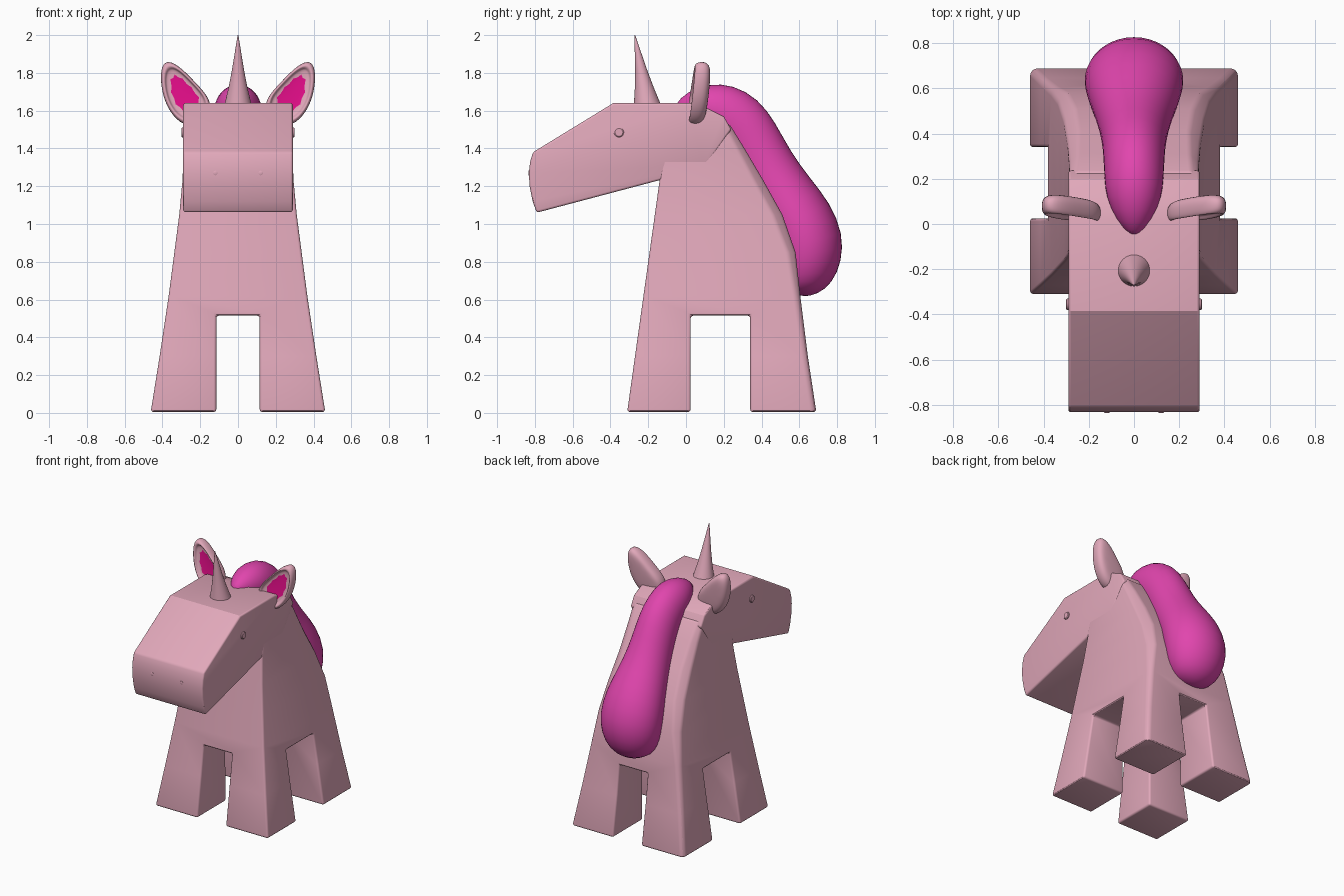
import bpy, bmesh, math
from mathutils import Vector

cube = bpy.data.objects.get("Cube")
if cube:
    bpy.data.objects.remove(cube, do_unlink=True)


def material(name, rgb):
    m = bpy.data.materials.new(name)
    m.use_nodes = True
    m.diffuse_color = (*rgb, 1)
    m.node_tree.nodes["Principled BSDF"].inputs["Base Color"].default_value = (*rgb, 1)
    return m


pink = material("soft pink", (0.75, 0.39, 0.49))
magenta = material("mane magenta", (0.75, 0.06, 0.42))
hot_pink = material("inner ear pink", (0.77, 0.004, 0.25))


def loft(name, rings, mats, last_cap_mat=0):
    """Skin a list of equal rings and close both ends."""
    bm = bmesh.new()
    loops = [[bm.verts.new(p) for p in ring] for ring in rings]
    n = len(loops[0])
    for a, b in zip(loops, loops[1:]):
        for i in range(n):
            j = (i + 1) % n
            bm.faces.new((a[i], a[j], b[j], b[i]))
    bm.faces.new(loops[0])
    bm.faces.new(loops[-1]).material_index = last_cap_mat
    bmesh.ops.recalc_face_normals(bm, faces=bm.faces)
    me = bpy.data.meshes.new(name)
    bm.to_mesh(me)
    bm.free()
    ob = bpy.data.objects.new(name, me)
    bpy.context.collection.objects.link(ob)
    for m in mats:
        me.materials.append(m)
    return ob


def modify(ob, kind, **settings):
    mod = ob.modifiers.new(kind.title(), kind)
    for key, value in settings.items():
        setattr(mod, key, value)
    bpy.ops.object.select_all(action='DESELECT')
    ob.select_set(True)
    bpy.context.view_layer.objects.active = ob
    bpy.ops.object.modifier_apply(modifier=mod.name)


def smooth(ob, degrees=30):
    bpy.ops.object.select_all(action='DESELECT')
    ob.select_set(True)
    bpy.context.view_layer.objects.active = ob
    bpy.ops.object.shade_smooth_by_angle(angle=math.radians(degrees))


def soften(ob, width):
    modify(ob, 'BEVEL', width=width, segments=3, limit_method='ANGLE',
           angle_limit=math.radians(35))
    smooth(ob)


def cut_box(ob, low, high):
    bpy.ops.mesh.primitive_cube_add(size=1, location=(Vector(low) + Vector(high)) / 2)
    cutter = bpy.context.object
    cutter.scale = Vector(high) - Vector(low)
    cutter.hide_render = True
    bpy.context.view_layer.update()
    modify(ob, 'BOOLEAN', object=cutter, operation='DIFFERENCE', solver='EXACT')
    bpy.data.objects.remove(cutter, do_unlink=True)


# Body and legs: tapering sections (height, back, half width, back chamfer)
sections = [(0.005, 0.69, 0.462, 0.02), (0.3, 0.645, 0.415, 0.02), (0.62, 0.605, 0.367, 0.025),
            (0.85, 0.58, 0.337, 0.04), (1.05, 0.51, 0.311, 0.05), (1.23, 0.41, 0.294, 0.05),
            (1.4, 0.31, 0.287, 0.04), (1.53, 0.23, 0.285, 0.03)]
rings = []
for z, back, w, c in sections:
    front = -0.312 + 0.14 * z
    half = [(w, front), (w, back - c), (w - c, back)]
    rings.append([(x, y, z) for x, y in half] + [(-x, y, z) for x, y in reversed(half)])
body = loft("body_and_legs", rings, [pink])
cut_box(body, (-0.115, -1, -0.5), (0.115, 1, 0.515))
cut_box(body, (-1, 0.025, -0.5), (1, 0.34, 0.515))
soften(body, 0.018)

# Head: side profile extruded across
profile = [(-0.14, 1.232), (-0.79, 1.06), (-0.812, 1.12), (-0.828, 1.2), (-0.832, 1.27),
           (-0.825, 1.33), (-0.81, 1.38), (-0.385, 1.64), (0.02, 1.64), (0.12, 1.61),
           (0.2, 1.57), (0.24, 1.5), (0.1, 1.3)]
head = loft("head", [[(x, y, z) for y, z in profile] for x in (-0.29, 0.29)], [pink])
soften(head, 0.012)

# Horn: cone leaning to the front, narrowing in a slight hollow curve
rings = []
for t, r in [(0, 0.072), (0.25, 0.05), (0.5, 0.032), (0.8, 0.014), (1, 0.002)]:
    rings.append([(r * math.cos(a), -0.204 - 0.067 * t + r * math.sin(a), 1.63 + 0.37 * t)
                  for a in (math.tau * k / 32 for k in range(32))])
smooth(loft("horn", rings, [pink]), 60)

# Mane: oval sections between an outer and an inner line (y, z, y, z, half width)
mane_rows = [(-0.06, 1.63, -0.04, 1.6, 0.02), (0, 1.70, 0.05, 1.52, 0.085),
             (0.12, 1.745, 0.12, 1.48, 0.125), (0.25, 1.74, 0.15, 1.43, 0.132),
             (0.385, 1.665, 0.2, 1.36, 0.137), (0.475, 1.54, 0.24, 1.28, 0.142),
             (0.555, 1.385, 0.3, 1.16, 0.155), (0.65, 1.255, 0.37, 1.05, 0.182),
             (0.765, 1.115, 0.42, 0.95, 0.213), (0.835, 0.95, 0.45, 0.85, 0.226),
             (0.828, 0.8, 0.46, 0.76, 0.21), (0.775, 0.685, 0.48, 0.69, 0.17),
             (0.70, 0.628, 0.5, 0.65, 0.11), (0.62, 0.612, 0.54, 0.64, 0.03)]
rings = []
for oy, oz, iy, iz, w in mane_rows:
    outer, inner = Vector((0, oy, oz)), Vector((0, iy, iz))
    mid, arm = (outer + inner) / 2, (outer - inner) / 2
    rings.append([mid + arm * math.cos(a) + Vector((w * math.sin(a), 0, 0))
                  for a in (math.tau * k / 20 for k in range(20))])
mane = loft("mane", rings, [magenta])
modify(mane, 'SUBSURF', levels=1)
smooth(mane, 80)

# Ears: soft shells with a hollow coloured front
outline = [(0.14, 1.56), (0.14, 1.66), (0.22, 1.745), (0.30, 1.83), (0.375, 1.875),
           (0.415, 1.83), (0.408, 1.70), (0.365, 1.59), (0.29, 1.515), (0.2, 1.52)]
cx, cz = 0.285, 1.695
rings = []
for scale, y in [(0.6, 0.12), (0.9, 0.105), (1, 0.075), (0.97, 0.035), (0.85, 0.025),
                 (0.77, 0.04), (0.72, 0.055)]:
    ring = []
    for px, pz in outline:
        x, z = cx + (px - cx) * scale, cz + (pz - cz) * scale
        lean = 0.09 * (z - cz) + 0.07 * (x - cx)
        ring.append((x, y + lean, z))
    rings.append(ring)
ears = loft("ears", rings, [pink, hot_pink], last_cap_mat=1)
modify(ears, 'SUBSURF', levels=2)
modify(ears, 'MIRROR')
smooth(ears, 60)


# Eyes and nostrils: small raised studs, mirrored to both sides
def studs(name, centre, direction, radius, depth):
    axis = Vector(direction).normalized()
    side = axis.cross(Vector((0, 0, 1))).normalized()
    up = side.cross(axis)
    stud_rings = []
    for r, d in [(radius, -0.01), (radius, depth * 0.6), (radius * 0.8, depth)]:
        stud_rings.append([Vector(centre) + axis * d + (side * math.cos(a) + up * math.sin(a)) * r
                           for a in (math.tau * k / 20 for k in range(20))])
    ob = loft(name, stud_rings, [pink])
    modify(ob, 'MIRROR')
    smooth(ob)


studs("eyes", (0.29, -0.355, 1.485), (1, 0, 0), 0.026, 0.01)
studs("nostrils", (0.12, -0.832, 1.27), (0, -1, 0), 0.012, 0.003)
